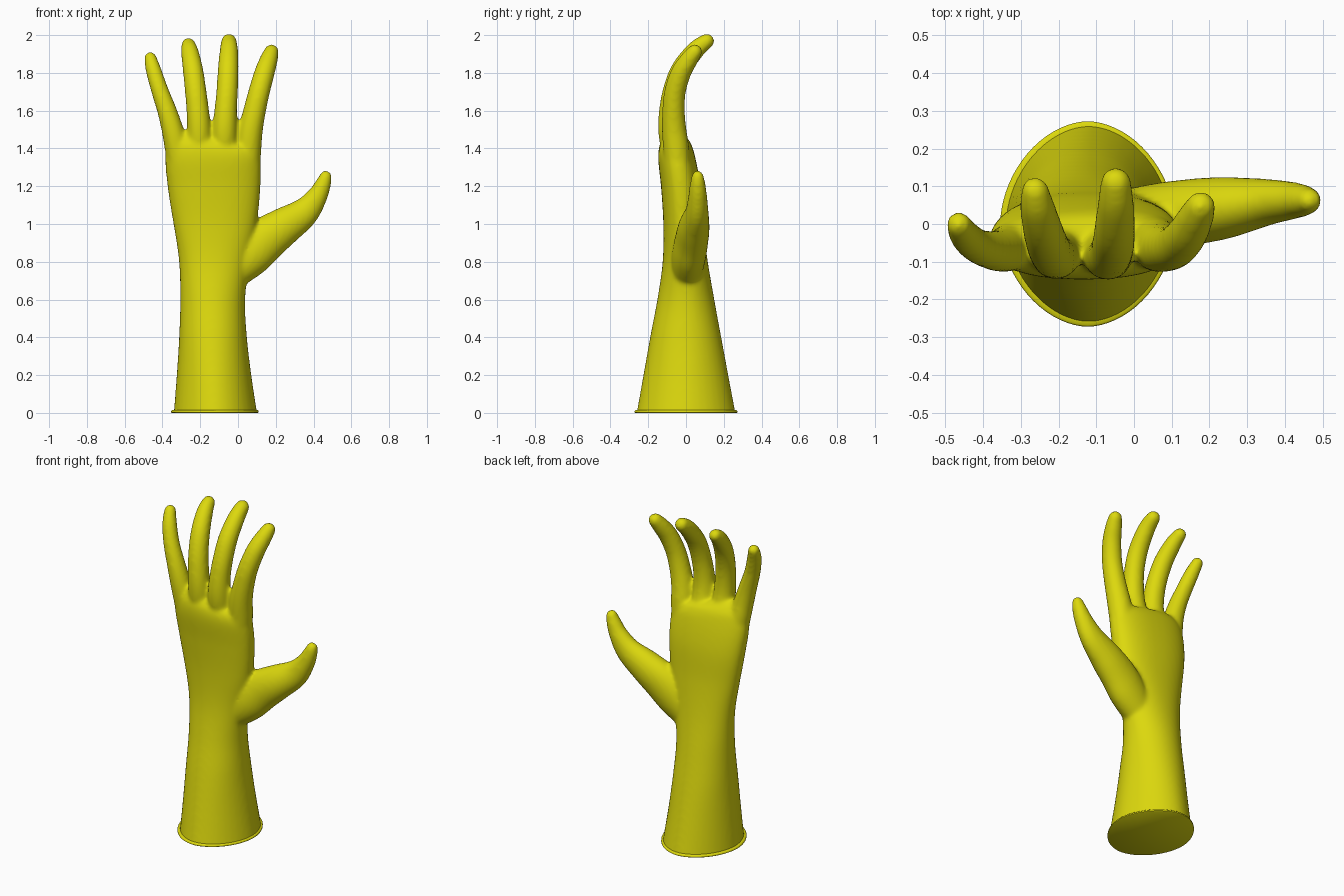
import bpy, bmesh, math
from mathutils import Vector

if "Cube" in bpy.data.objects:
    bpy.data.objects.remove(bpy.data.objects["Cube"])

N = 40
parts = []


def catmull(p, steps=6):
    """Smoothly resample a list of equal-length tuples."""
    p = [Vector(q) for q in p]
    out = []
    for i in range(len(p) - 1):
        a, b, c, d = p[max(i - 1, 0)], p[i], p[i + 1], p[min(i + 2, len(p) - 1)]
        for s in range(steps):
            t = s / steps
            out.append(0.5 * (2 * b + (c - a) * t + (2 * a - 5 * b + 4 * c - d) * t * t
                              + (3 * b - a - 3 * c + d) * t ** 3))
    return out + [p[-1]]


def loft(stations, ref, round_tip=True):
    """Closed tube through (x, y, z, radius along ref, other radius, superellipse power)."""
    st = catmull(stations)
    cen = [Vector(s[:3]) for s in st]
    tan = [(cen[min(i + 1, len(cen) - 1)] - cen[max(i - 1, 0)]).normalized() for i in range(len(cen))]
    rings = [(c, t, s[3], s[4], s[5]) for c, t, s in zip(cen, tan, st)]
    if round_tip:
        c, t, a, b, e = rings[-1]
        for k in range(1, 6):
            ang = k * math.pi / 2 / 5.4
            rings.append((c + t * max(a, b) * math.sin(ang), t, a * math.cos(ang), b * math.cos(ang), e))
    bm = bmesh.new()
    prev = None
    for c, t, a, b, e in rings:
        u = (ref - t * t.dot(ref)).normalized()
        v = t.cross(u)
        ring = []
        for i in range(N):
            co, si = math.cos(2 * math.pi * i / N), math.sin(2 * math.pi * i / N)
            ring.append(bm.verts.new(c + u * a * math.copysign(abs(co) ** (2 / e), co)
                                     + v * b * math.copysign(abs(si) ** (2 / e), si)))
        if prev:
            for i in range(N):
                j = (i + 1) % N
                bm.faces.new((prev[i], prev[j], ring[j], ring[i]))
        else:
            bm.faces.new(ring[::-1])
        prev = ring
    bm.faces.new(prev)
    parts.append(bm)


X, Y = Vector((1, 0, 0)), Vector((0, 1, 0))

# Cuff, wrist and palm: z, x min, x max, y min, y max, power
body = [(-.08, -.35, .115, -.28, .28, 1.85), (0, -.341, .1, -.262, .262, 1.85),
        (.2, -.325, .07, -.226, .224, 1.9), (.4, -.312, .047, -.19, .187, 2),
        (.6, -.306, .038, -.152, .15, 2), (.8, -.313, .06, -.124, .115, 2.1),
        (1.0, -.342, .1, -.12, .09, 2.2), (1.2, -.372, .12, -.132, .075, 2.3),
        (1.36, -.385, .118, -.148, .045, 2.3), (1.43, -.36, .1, -.135, .02, 2.2),
        (1.46, -.31, .06, -.10, -.02, 2)]
loft([((a + b) / 2, (c + d) / 2, z, (b - a) / 2, (d - c) / 2, e) for z, a, b, c, d, e in body], X, False)

# Fingers: x, y, z, radius
fingers = [
    [(-.29, -.04, 1.2, .065), (-.325, -.06, 1.4, .063), (-.347, -.07, 1.5, .058), (-.376, -.07, 1.6, .052),
     (-.415, -.058, 1.71, .046), (-.446, -.032, 1.81, .042), (-.464, -.001, 1.878, .034)],
    [(-.2, -.035, 1.2, .06), (-.205, -.065, 1.4, .068), (-.206, -.082, 1.5, .064), (-.213, -.082, 1.6, .06),
     (-.225, -.065, 1.71, .057), (-.239, -.024, 1.82, .054), (-.255, .04, 1.91, .047), (-.262, .087, 1.949, .038)],
    [(-.075, -.035, 1.2, .06), (-.072, -.065, 1.4, .068), (-.07, -.083, 1.5, .065), (-.065, -.083, 1.6, .06),
     (-.057, -.065, 1.71, .057), (-.052, -.024, 1.82, .055), (-.048, .05, 1.92, .049), (-.048, .11, 1.968, .041)],
    [(.04, -.035, 1.2, .068), (.055, -.052, 1.4, .069), (.067, -.063, 1.5, .065), (.088, -.066, 1.6, .06),
     (.112, -.058, 1.7, .057), (.14, -.027, 1.8, .054), (.163, .016, 1.87, .048), (.177, .047, 1.912, .04)],
]
for f in fingers:
    loft([(*p, p[3], 2) for p in f], X)

# Thumb: x, y, z, radius in y, radius in x-z
thumb = [(-.06, 0, .72, .08, .09), (.05, .015, .83, .09, .12), (.14, .03, .915, .088, .118),
         (.24, .043, .985, .082, .102), (.35, .058, 1.06, .062, .079), (.418, .062, 1.145, .05, .056),
         (.452, .062, 1.215, .041, .042), (.464, .062, 1.25, .033, .034)]
loft([(*p, 2) for p in thumb], Y)

# Fuse the parts into one smooth skin
bm = bmesh.new()
for p in parts:
    me = bpy.data.meshes.new("tmp")
    p.to_mesh(me)
    p.free()
    bm.from_mesh(me)
    bpy.data.meshes.remove(me)
bmesh.ops.recalc_face_normals(bm, faces=bm.faces)
me = bpy.data.meshes.new("glove")
bm.to_mesh(me)
bm.free()
glove = bpy.data.objects.new("glove", me)
bpy.context.collection.objects.link(glove)
rm = glove.modifiers.new("fuse", 'REMESH')
rm.mode = 'VOXEL'
rm.voxel_size = 0.01
sm = glove.modifiers.new("soften", 'SMOOTH')
sm.factor = 0.5
sm.iterations = 14
skin = bpy.data.meshes.new_from_object(glove.evaluated_get(bpy.context.evaluated_depsgraph_get()))
glove.modifiers.clear()

# Trim the cuff flat just inside the rim
bm = bmesh.new()
bm.from_mesh(skin)
bmesh.ops.bisect_plane(bm, geom=bm.verts[:] + bm.edges[:] + bm.faces[:],
                       plane_co=(0, 0, .006), plane_no=(0, 0, 1), clear_inner=True)
for f in bm.faces:
    f.smooth = True
bm.to_mesh(skin)
bm.free()
glove.data = skin

# Rolled rim, closed underneath
bm = bmesh.new()
prev = None
M = 72
for grow, z in [(.008, 0), (.012, .003), (.012, .010), (.008, .014), (-.004, .015)]:
    ring = []
    for i in range(M):
        co, si = math.cos(2 * math.pi * i / M), math.sin(2 * math.pi * i / M)
        ring.append(bm.verts.new((-.1225 + (.22 + grow) * math.copysign(abs(co) ** 1.08, co),
                                  (.26 + grow) * math.copysign(abs(si) ** 1.08, si), z)))
    if prev:
        for i in range(M):
            bm.faces.new((prev[i], prev[(i + 1) % M], ring[(i + 1) % M], ring[i]))
    else:
        bm.faces.new(ring[::-1])
    prev = ring
me = bpy.data.meshes.new("cuff_rim")
bm.to_mesh(me)
bm.free()
rim = bpy.data.objects.new("cuff_rim", me)
bpy.context.collection.objects.link(rim)
bpy.context.view_layer.objects.active = rim
rim.select_set(True)
bpy.ops.object.shade_smooth_by_angle(angle=math.radians(50))

# Yellow rubber
mat = bpy.data.materials.new("yellow_rubber")
mat.diffuse_color = (0.72, 0.69, 0.004, 1)
mat.use_nodes = True
mat.node_tree.nodes["Principled BSDF"].inputs["Base Color"].default_value = mat.diffuse_color
for o in (glove, rim):
    o.data.materials.clear()
    o.data.materials.append(mat)
